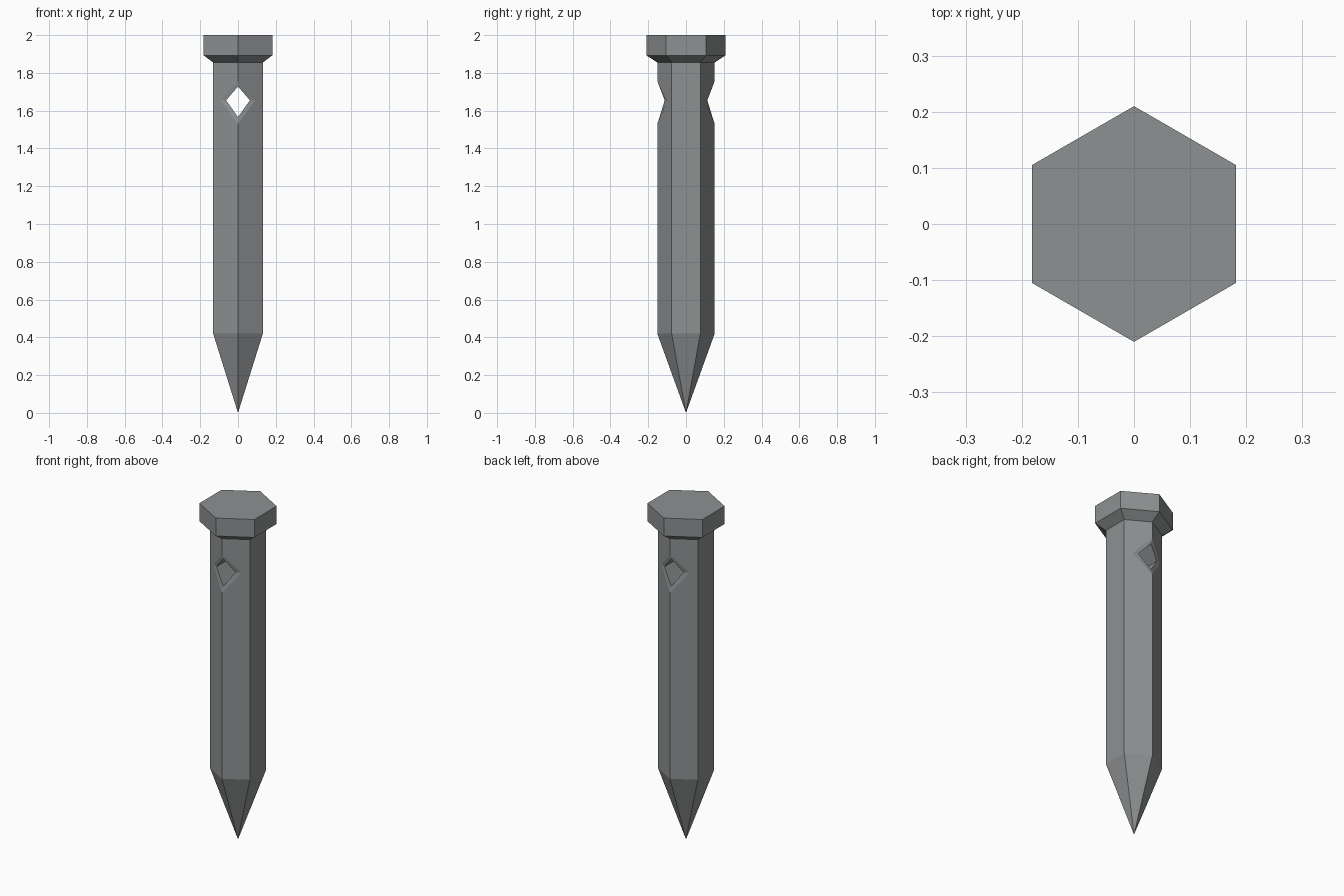
import bpy, bmesh, math

if "Cube" in bpy.data.objects:
    bpy.data.objects.remove(bpy.data.objects["Cube"])

metal = bpy.data.materials.new("steel grey")
metal.diffuse_color = (0.27, 0.285, 0.29, 1)
metal.use_nodes = True
metal.node_tree.nodes["Principled BSDF"].inputs["Base Color"].default_value = metal.diffuse_color

R_SHAFT, R_HEAD = 0.152, 0.21
Z_POINT, Z_NECK, Z_HEAD, Z_TOP = 0.42, 1.855, 1.893, 2.0
bm = bmesh.new()


def face(points):
    bm.faces.new([bm.verts.new(p) for p in points])


def ring(r, z):
    # hexagon with corners on +y and -y
    return [(r * math.sin(i * math.pi / 3), -r * math.cos(i * math.pi / 3), z) for i in range(6)]


def band(low, high):
    for i in range(6):
        j = (i + 1) % 6
        face([low[i], low[j], high[j], high[i]])


base, neck = ring(R_SHAFT, Z_POINT), ring(R_SHAFT, Z_NECK)
rim, top = ring(R_HEAD, Z_HEAD), ring(R_HEAD, Z_TOP)

# pointed tip, head collar and head
for i in range(6):
    face([(0, 0, 0), base[(i + 1) % 6], base[i]])
band(neck, rim)
band(rim, top)
face(top)

# plain left and right shaft sides
for i in (1, 4):
    j = i + 1 if i < 5 else 0
    face([base[i], base[j], neck[j], neck[i]])

# four shaft sides notched by the chamfered diamond eye, and the tunnel through it
side_x = 0.092
side_y = R_SHAFT - side_x * math.tan(math.pi / 6)
for sx in (1, -1):
    for sy in (1, -1):
        def m(x, y, z):
            return (sx * x, sy * y, z)
        cx, cy = R_SHAFT * math.sin(math.pi / 3), R_SHAFT / 2
        outer = [m(0, R_SHAFT, 1.757), m(side_x, side_y, 1.655), m(0, R_SHAFT, 1.53)]
        inner = [m(0, 0.140, 1.728), m(0.063, 0.113, 1.655), m(0, 0.140, 1.566)]
        middle = [(p[0], 0, p[2]) for p in inner]
        face([m(0, R_SHAFT, Z_NECK)] + outer +
             [m(0, R_SHAFT, Z_POINT), m(cx, cy, Z_POINT), m(cx, cy, Z_NECK)])
        for a, b in ((outer, inner), (inner, middle)):
            for k in range(2):
                face([a[k], a[k + 1], b[k + 1], b[k]])

bmesh.ops.remove_doubles(bm, verts=bm.verts, dist=0.0005)
bmesh.ops.recalc_face_normals(bm, faces=bm.faces)
mesh = bpy.data.meshes.new("stake")
bm.to_mesh(mesh)
bm.free()
mesh.materials.append(metal)
bpy.context.collection.objects.link(bpy.data.objects.new("stake", mesh))
